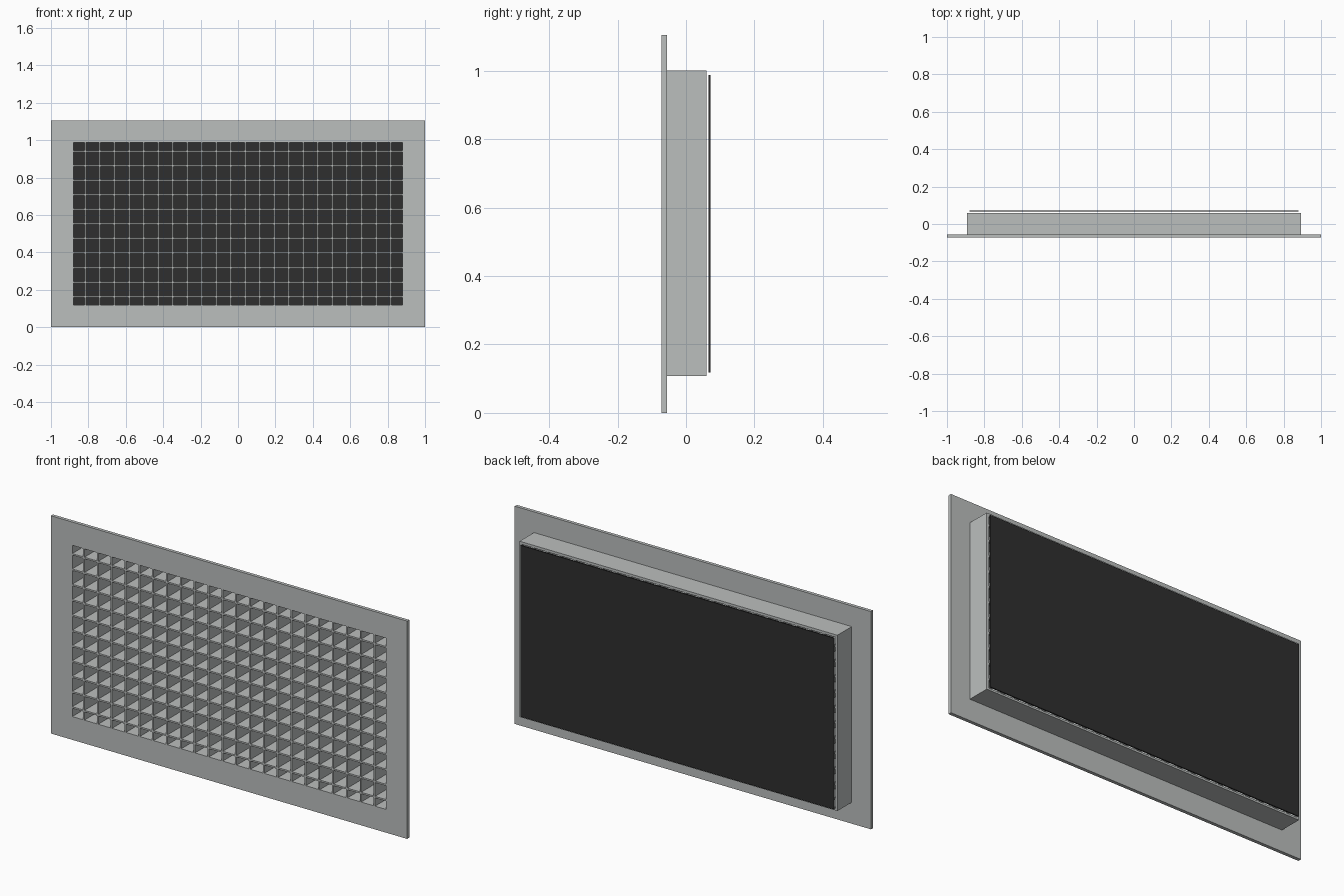
import bpy
import bmesh

if "Cube" in bpy.data.objects:
    bpy.data.objects.remove(bpy.data.objects["Cube"])


def make_material(name, rgb):
    m = bpy.data.materials.new(name)
    m.diffuse_color = (*rgb, 1.0)
    m.use_nodes = True
    m.node_tree.nodes["Principled BSDF"].inputs["Base Color"].default_value = m.diffuse_color
    return m


grey = make_material("light grey metal", (0.50, 0.52, 0.515))
black = make_material("dark backing", (0.028, 0.028, 0.028))

OPEN_X, OPEN_Z0, OPEN_Z1 = 0.88, 0.118, 0.987   # opening shared by plate and collar
MID_Z = 0.5525
FRONT, PLATE_BACK, COLLAR_BACK = -0.072, -0.055, 0.06


def new_object(name, bm, mat):
    bmesh.ops.recalc_face_normals(bm, faces=bm.faces)
    me = bpy.data.meshes.new(name)
    bm.to_mesh(me)
    bm.free()
    me.materials.append(mat)
    ob = bpy.data.objects.new(name, me)
    bpy.context.collection.objects.link(ob)
    return ob


def add_box(bm, x0, x1, y0, y1, z0, z1):
    verts = bmesh.ops.create_cube(bm, size=1)["verts"]
    for v in verts:
        v.co = (x1 if v.co.x > 0 else x0,
                y1 if v.co.y > 0 else y0,
                z1 if v.co.z > 0 else z0)


def rect(hx, z0, z1):
    return [(-hx, z0), (hx, z0), (hx, z1), (-hx, z1)]


def frame(name, hx, z0, z1, y0, y1):
    """Rectangular ring around the opening, with depth y0..y1."""
    bm = bmesh.new()
    outer, inner = rect(hx, z0, z1), rect(OPEN_X, OPEN_Z0, OPEN_Z1)
    rings = [[bm.verts.new((x, y, z)) for x, z in loop]
             for loop, y in ((outer, y0), (inner, y0), (inner, y1), (outer, y1))]
    for a in range(4):
        r, s = rings[a], rings[(a + 1) % 4]
        for i in range(4):
            j = (i + 1) % 4
            bm.faces.new((r[i], r[j], s[j], s[i]))
    return new_object(name, bm, grey)


# Front flange and the duct collar behind it
frame("face_plate", 1.0, 0.0, 1.105, FRONT, PLATE_BACK)
frame("collar", 0.892, 0.108, 1.0, PLATE_BACK, COLLAR_BACK)

# Egg-crate core: crossed slats through the full depth
PITCH, HALF = 0.0777, 0.004
bm = bmesh.new()
for i in range(22):
    x = (i - 10.5) * PITCH
    add_box(bm, x - HALF, x + HALF, FRONT, COLLAR_BACK, OPEN_Z0, OPEN_Z1)
new_object("vertical_slats", bm, grey)

bm = bmesh.new()
for i in range(11):
    z = MID_Z + (i - 5) * PITCH
    add_box(bm, -OPEN_X, OPEN_X, FRONT, COLLAR_BACK, z - HALF, z + HALF)
new_object("horizontal_slats", bm, grey)

# Dark sheet floating just behind the collar
bm = bmesh.new()
add_box(bm, -OPEN_X, OPEN_X, 0.066, 0.072, OPEN_Z0, OPEN_Z1)
new_object("back_panel", bm, black)
